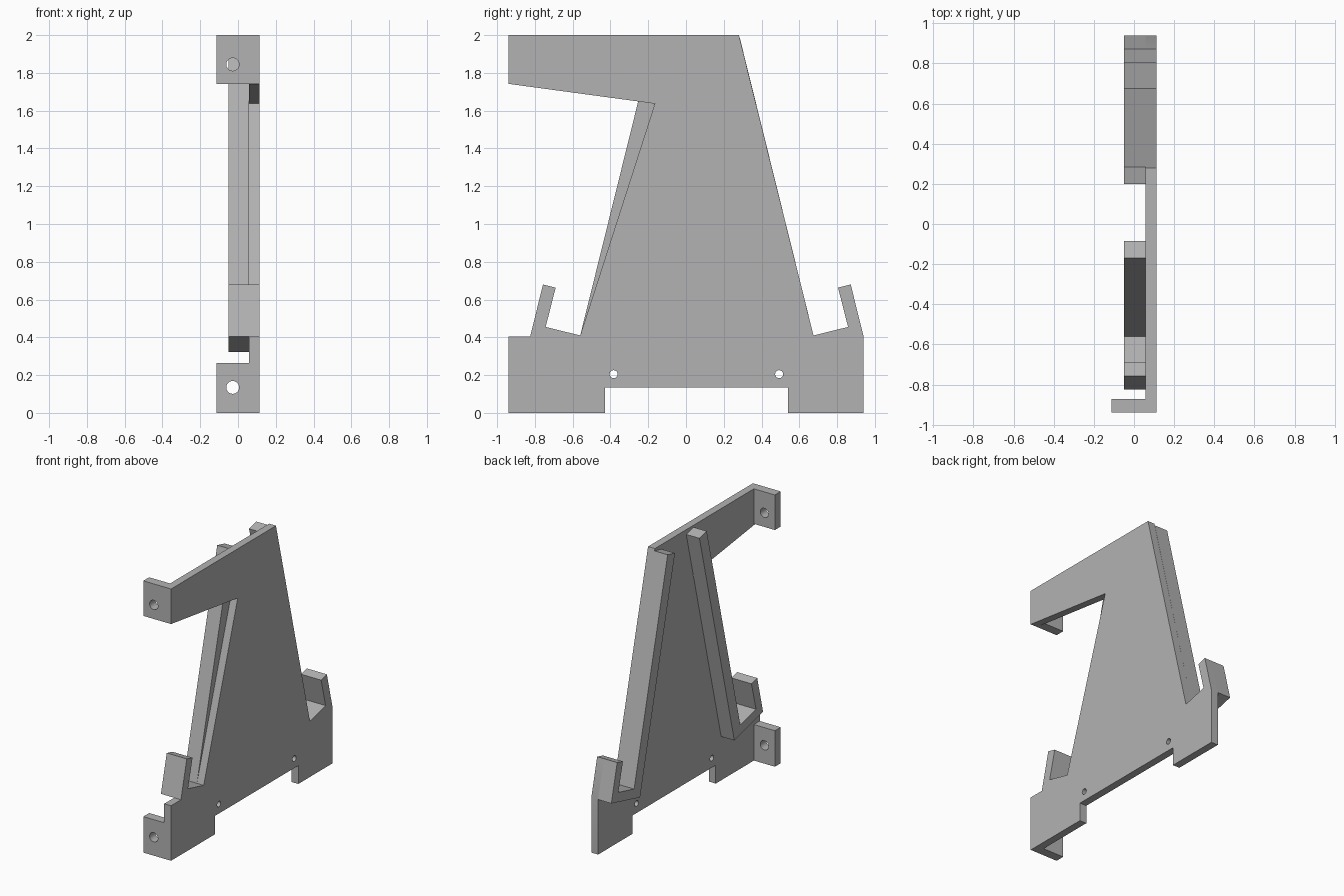
import bpy
import math
from mathutils import Matrix

cube = bpy.data.objects.get("Cube")
if cube:
    bpy.data.objects.remove(cube)

GREY = (0.45, 0.45, 0.45, 1.0)
mat = bpy.data.materials.new("plain_grey")
mat.use_nodes = True
mat.diffuse_color = GREY
mat.node_tree.nodes["Principled BSDF"].inputs["Base Color"].default_value = GREY

SIDE = Matrix(((0, 0, 1, 0), (1, 0, 0, 0), (0, 1, 0, 0), (0, 0, 0, 1)))    # profile in y, z
FRONT = Matrix(((1, 0, 0, 0), (0, 0, -1, 0), (0, 1, 0, 0), (0, 0, 0, 1)))  # profile in x, z


def circle(u, v, r, n=32):
    return [(u + r * math.cos(2 * math.pi * i / n), v + r * math.sin(2 * math.pi * i / n))
            for i in range(n)]


def sheet(name, loops, frame, low, high):
    """Filled outline with holes, extruded between two depths."""
    curve = bpy.data.curves.new(name, "CURVE")
    curve.dimensions = "2D"
    curve.fill_mode = "BOTH"
    curve.extrude = (high - low) / 2
    for loop in loops:
        spline = curve.splines.new("POLY")
        spline.points.add(len(loop) - 1)
        for point, (u, v) in zip(spline.points, loop):
            point.co = (u, v, 0, 1)
        spline.use_cyclic_u = True
    obj = bpy.data.objects.new(name, curve)
    bpy.context.collection.objects.link(obj)
    bpy.ops.object.select_all(action="DESELECT")
    obj.select_set(True)
    bpy.context.view_layer.objects.active = obj
    bpy.ops.object.convert(target="MESH")
    obj = bpy.context.view_layer.objects.active
    obj.data.transform(frame @ Matrix.Translation((0, 0, (low + high) / 2)))
    obj.data.materials.clear()
    obj.data.materials.append(mat)
    # weld the caps to the walls
    bpy.ops.object.mode_set(mode="EDIT")
    bpy.ops.mesh.select_all(action="SELECT")
    bpy.ops.mesh.remove_doubles(threshold=0.0001)
    bpy.ops.mesh.normals_make_consistent(inside=False)
    bpy.ops.mesh.dissolve_limited(angle_limit=0.01)
    bpy.ops.object.mode_set(mode="OBJECT")
    bpy.ops.object.shade_smooth_by_angle(angle=math.radians(30))
    return obj


MID = 0.0575                 # the two cradles mirror about this y
INNER, OUTER = 0.0575, 0.113  # plate thickness in x


def mirrored(points):
    return [(2 * MID - y, z) for y, z in reversed(points)]


# Cradle pieces: hook outline from the throat outwards
hook = [(-0.56, 0.41), (-0.743, 0.455), (-0.69, 0.663), (-0.757, 0.68), (-0.825, 0.405)]
rail_end = [(-0.491, 0.322), (-0.085, 1.965), (-0.17, 1.985)]

# Main plate with hooks, arm, foot notch and two screw holes
foot = [(-0.94, 0.405), (-0.94, 0), (-0.428, 0), (-0.428, 0.135),
        (0.54, 0.135), (0.54, 0), (0.94, 0)]
arm = [(0.28, 2), (-0.94, 2), (-0.94, 1.742), (-0.165, 1.637)]
plate_outline = hook + foot + mirrored(hook) + arm
sheet("side_plate", [plate_outline, circle(-0.383, 0.205, 0.021), circle(0.493, 0.205, 0.021)],
      SIDE, INNER, OUTER)

# J-shaped rails on the inner face
rail = hook + rail_end
sheet("front_rail", [rail], SIDE, -0.05, INNER)
sheet("back_rail", [mirrored(rail)], SIDE, -0.05, INNER)

# Mounting tabs with screw holes
for name, z0, z1, hole in (("upper_tab", 1.742, 2, 1.845), ("lower_tab", 0, 0.265, 0.135)):
    tab = [(-0.113, z0), (INNER, z0), (INNER, z1), (-0.113, z1)]
    sheet(name, [tab, circle(-0.028, hole, 0.034)], FRONT, 0.872, 0.94)
